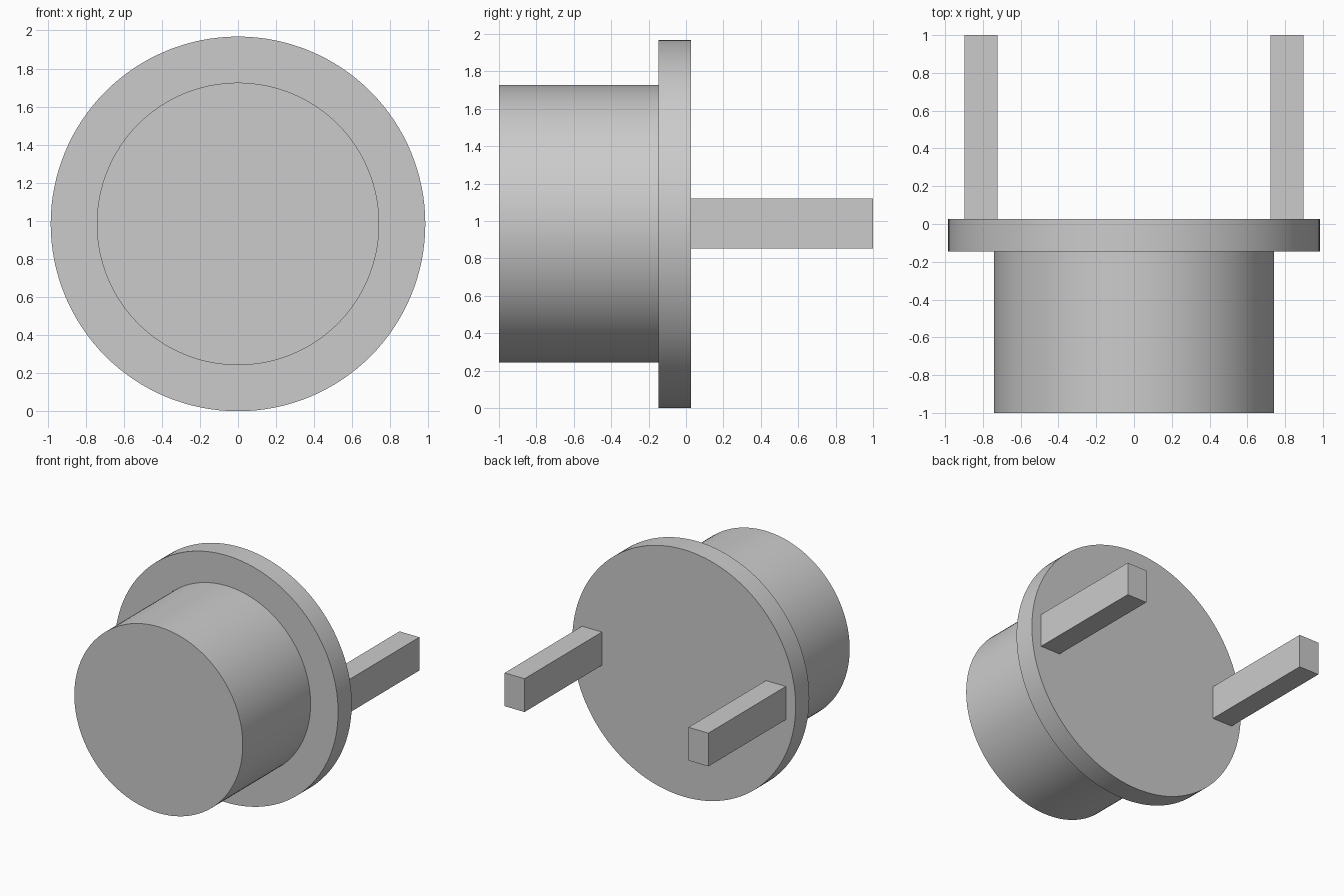
import bpy
import math

cube = bpy.data.objects.get("Cube")
if cube:
    bpy.data.objects.remove(cube, do_unlink=True)

CENTRE_Z = 0.984

grey = bpy.data.materials.new("light_grey")
grey.use_nodes = True
colour = (0.6, 0.6, 0.6, 1)
grey.diffuse_color = colour
grey.node_tree.nodes["Principled BSDF"].inputs["Base Color"].default_value = colour


def disc(name, radius, y0, y1):
    """Smooth cylinder lying along y."""
    bpy.ops.mesh.primitive_cylinder_add(
        vertices=128, radius=radius, depth=y1 - y0,
        location=(0, (y0 + y1) / 2, CENTRE_Z), rotation=(math.pi / 2, 0, 0))
    obj = bpy.context.object
    obj.name = name
    obj.data.materials.append(grey)
    bpy.ops.object.transform_apply(location=False, rotation=True, scale=True)
    bpy.ops.object.shade_smooth_by_angle(angle=math.radians(30))


def bar(name, x, width, y0, y1, height):
    """Rectangular bar running along y."""
    bpy.ops.mesh.primitive_cube_add(size=1, location=(x, (y0 + y1) / 2, CENTRE_Z + 0.002))
    obj = bpy.context.object
    obj.name = name
    obj.scale = (width, y1 - y0, height)
    bpy.ops.object.transform_apply(location=False, rotation=False, scale=True)
    obj.data.materials.append(grey)


# Button body and its wider flange
disc("body", 0.742, -1.0, -0.146)
disc("flange", 0.984, -0.146, 0.026)

# Pair of prongs on the back
for side, sign in (("left", 1), ("right", -1)):
    bar(side + "_prong", sign * 0.81, 0.175, 0.026, 1.0, 0.265)
